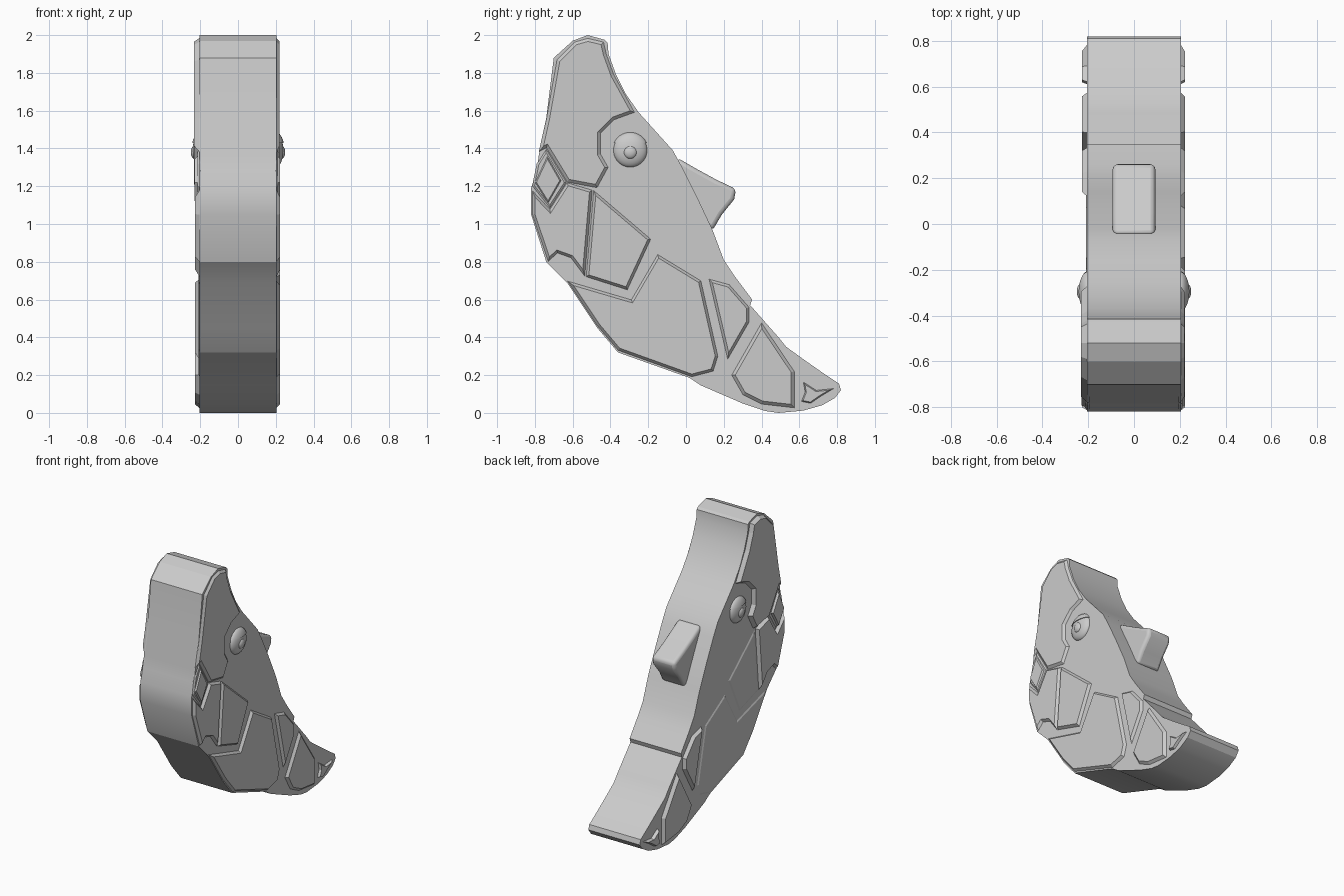
import bpy, bmesh, math
from mathutils import Matrix

if "Cube" in bpy.data.objects:
    bpy.data.objects.remove(bpy.data.objects["Cube"])


def finish(name, bm, angle=25):
    bmesh.ops.recalc_face_normals(bm, faces=bm.faces)
    me = bpy.data.meshes.new(name)
    bm.to_mesh(me)
    bm.free()
    ob = bpy.data.objects.new(name, me)
    bpy.context.collection.objects.link(ob)
    bpy.ops.object.select_all(action='DESELECT')
    ob.select_set(True)
    bpy.context.view_layer.objects.active = ob
    if angle:
        bpy.ops.object.shade_smooth_by_angle(angle=math.radians(angle))
    return ob


def slab(name, pts, half, angle=0):
    """Extrude a (y, z) outline across x."""
    bm = bmesh.new()
    f = bm.faces.new([bm.verts.new((-half, y, z)) for y, z in pts])
    r = bmesh.ops.extrude_face_region(bm, geom=[f], use_keep_orig=True)
    vs = [v for v in r['geom'] if isinstance(v, bmesh.types.BMVert)]
    bmesh.ops.translate(bm, verts=vs, vec=(2 * half, 0, 0))
    return finish(name, bm, angle)


def panel(name, pts, right, left, rim):
    """Raised plate with a chamfered rim on each flank."""
    for side, s, top in (("right", 1, right), ("left", -1, left)):
        bm = bmesh.new()
        f = bm.faces.new([bm.verts.new((s * 0.203, y, z)) for y, z in pts])
        f.normal_update()
        if f.normal.x * s < 0:
            f.normal_flip()
        bmesh.ops.inset_region(bm, faces=[f], thickness=rim, depth=0,
                               use_boundary=True, use_even_offset=True)
        for v in f.verts:
            v.co.x = s * top
        # skirt that closes the plate into the body
        edges = [e for e in bm.edges if e.is_boundary]
        r = bmesh.ops.extrude_edge_only(bm, edges=edges)
        for v in r['geom']:
            if isinstance(v, bmesh.types.BMVert):
                v.co.x = s * 0.195
        finish(f"{name}_{side}", bm, 0)


# main body: curved horn-like slab
slab("body", [
    (-.52, 2), (-.43, 1.975), (-.415, 1.96), (-.41, 1.90), (-.37, 1.79), (-.32, 1.69),
    (-.25, 1.59), (-.16, 1.49), (-.07, 1.39), (-.02, 1.30), (.06, 1.14), (.14, .97),
    (.20, .81), (.26, .72), (.32, .64), (.35, .60), (.34, .57), (.49, .40),
    (.53, .35), (.62, .285), (.72, .215), (.81, .155), (.82, .12), (.79, .08),
    (.72, .04), (.62, .012), (.49, 0), (.42, .01), (.30, .05), (.08, .145),
    (.02, .185), (-.36, .32), (-.47, .45), (-.63, .69), (-.74, .80), (-.82, 1.05),
    (-.82, 1.19), (-.79, 1.28), (-.78, 1.36), (-.74, 1.56), (-.70, 1.88), (-.60, 1.97)],
    0.205, 20)

# raised plates on both flanks
panel("head_plate", [
    (-.685, 1.87), (-.59, 1.965), (-.52, 1.985), (-.435, 1.965), (-.42, 1.90),
    (-.38, 1.79), (-.27, 1.59), (-.38, 1.55), (-.45, 1.48), (-.45, 1.37),
    (-.41, 1.30), (-.47, 1.19), (-.63, 1.22), (-.74, 1.40), (-.78, 1.38),
    (-.74, 1.56)], 0.22, 0.232, 0.018)
panel("nose_plate", [(-.74, 1.40), (-.63, 1.22), (-.72, 1.08), (-.815, 1.20),
                     (-.79, 1.32)], 0.212, 0.215, 0.012)
panel("nose_diamond", [(-.735, 1.37), (-.655, 1.23), (-.73, 1.10), (-.805, 1.22)],
      0.222, 0.23, 0.012)
panel("front_jaw_plate", [
    (-.815, 1.18), (-.72, 1.08), (-.63, 1.22), (-.495, 1.18), (-.535, .72),
    (-.61, .82), (-.68, .845), (-.73, .80), (-.815, 1.05)], 0.223, 0.228, 0.015)
panel("cheek_plate", [(-.49, 1.18), (-.185, .92), (-.31, .65), (-.53, .72)],
      0.223, 0.21, 0.015)
panel("belly_plate", [
    (-.15, .84), (.08, .70), (.17, .30), (.145, .22), (.03, .19), (-.36, .33),
    (-.47, .46), (-.63, .70), (-.29, .60)], 0.223, 0.21, 0.015)
panel("neck_plate", [(.12, .71), (.23, .68), (.335, .56), (.335, .48), (.22, .28)],
      0.222, 0.228, 0.015)
panel("tail_plate", [(.40, .48), (.575, .22), (.575, .025), (.40, .045), (.30, .095),
                     (.24, .20)], 0.222, 0.228, 0.018)
panel("tail_tip_mark", [(.62, .165), (.69, .12), (.785, .13), (.71, .085),
                        (.66, .05), (.61, .06), (.63, .11)], 0.222, 0.228, 0.007)

# rounded back fin
fin = slab("back_fin", [
    (-.045, 1.35), (.05, 1.295), (.16, 1.235), (.265, 1.185), (.255, 1.13),
    (.19, 1.05), (.14, .965), (.04, 1.05), (-.05, 1.25)], 0.093)
bev = fin.modifiers.new("round", 'BEVEL')
bev.width = 0.022
bev.segments = 3
bpy.ops.object.shade_smooth_by_angle(angle=math.radians(50))


# eyes with upper lid and pupil
def dome(name, s, radius, depth, x, y, z, cut=None):
    bm = bmesh.new()
    m = Matrix.Translation((s * x, y, z)) @ Matrix.Diagonal((depth, radius, radius, 1))
    bmesh.ops.create_uvsphere(bm, u_segments=32, v_segments=20, radius=1, matrix=m)
    if cut is not None:
        bmesh.ops.bisect_plane(bm, geom=bm.verts[:] + bm.edges[:] + bm.faces[:],
                               plane_co=(0, 0, cut), plane_no=(0, 0, -1),
                               clear_outer=True)
        bmesh.ops.holes_fill(bm, edges=[e for e in bm.edges if e.is_boundary])
    finish(name, bm, 35)


for side, s in (("right", 1), ("left", -1)):
    dome(f"eye_{side}", s, 0.09, 0.04, 0.2, -.295, 1.39)
    dome(f"eyelid_{side}", s, 0.096, 0.046, 0.2, -.295, 1.39, 1.43)
    dome(f"pupil_{side}", s, 0.035, 0.02, 0.23, -.295, 1.38)
